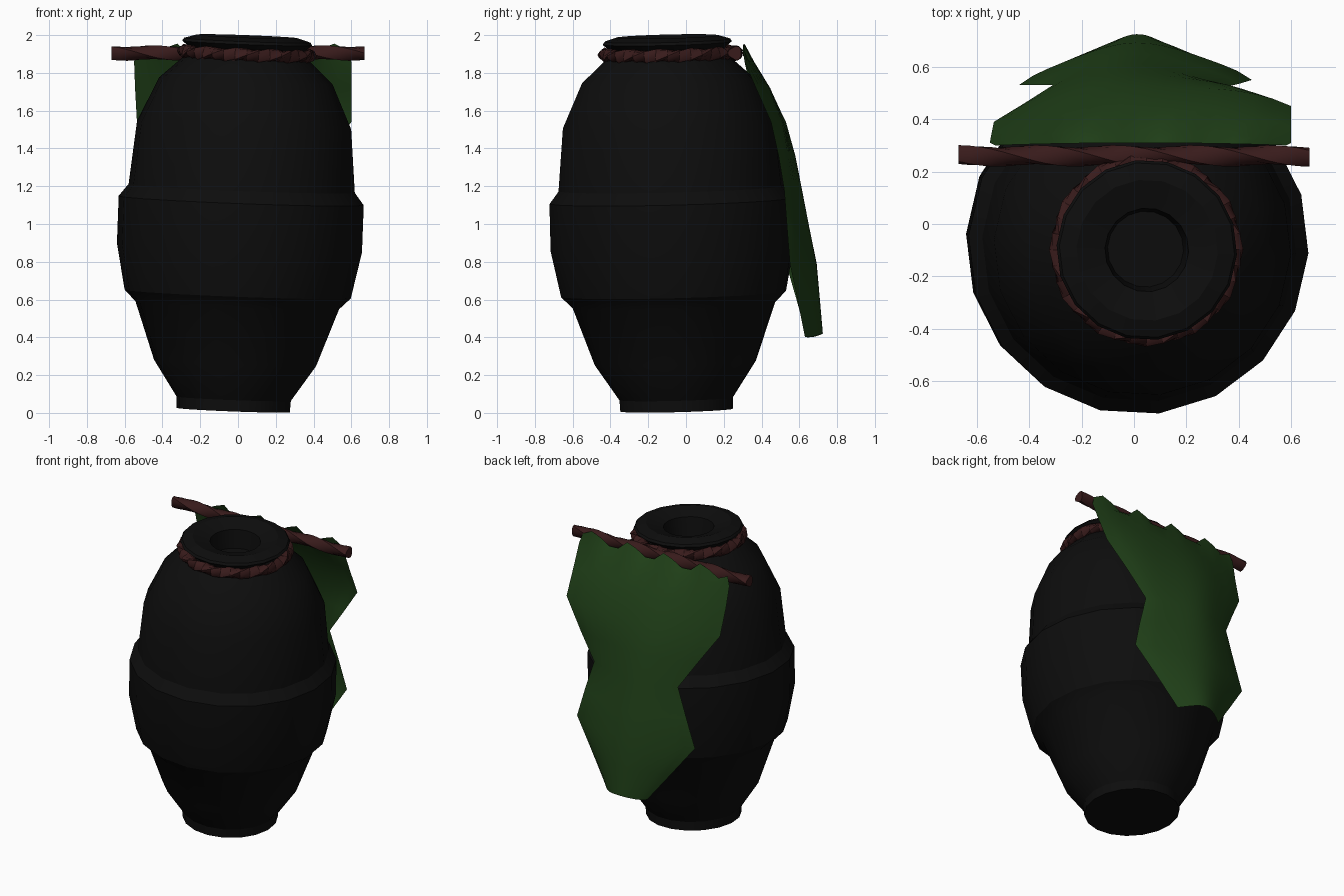
import bpy, bmesh, math
from mathutils import Vector, Matrix

if "Cube" in bpy.data.objects:
    bpy.data.objects.remove(bpy.data.objects["Cube"])

TAU = 2 * math.pi


def material(name, rgb):
    m = bpy.data.materials.new(name)
    m.diffuse_color = (*rgb, 1)
    m.use_nodes = True
    m.node_tree.nodes["Principled BSDF"].inputs["Base Color"].default_value = m.diffuse_color
    return m


def finish(bm, name, mat, angle):
    mesh = bpy.data.meshes.new(name)
    bm.to_mesh(mesh)
    bm.free()
    ob = bpy.data.objects.new(name, mesh)
    bpy.context.collection.objects.link(ob)
    mesh.materials.append(mat)
    bpy.ops.object.select_all(action='DESELECT')
    ob.select_set(True)
    bpy.context.view_layer.objects.active = ob
    bpy.ops.object.shade_smooth_by_angle(angle=math.radians(angle))
    return ob


def bridge(bm, a, b, closed=True):
    n = len(a)
    for k in range(n if closed else n - 1):
        j = (k + 1) % n
        bm.faces.new((a[k], a[j], b[j], b[k]))


def lathe(name, profile, sides, phase, matrix, mat):
    bm = bmesh.new()
    rings = [[bm.verts.new((r * math.cos(phase + TAU * k / sides),
                            r * math.sin(phase + TAU * k / sides), h))
              for k in range(sides)] for r, h in profile]
    for a, b in zip(rings, rings[1:]):
        bridge(bm, a, b)
    bm.faces.new(rings[0])
    bm.faces.new(rings[-1])
    bmesh.ops.recalc_face_normals(bm, faces=bm.faces[:])
    bm.transform(matrix)
    return finish(bm, name, mat, 30)


def rope(name, path, radius, turns, closed, mat, matrix=Matrix()):
    # three-strand twisted rope swept along a path of (centre, side, up)
    bm = bmesh.new()
    sides, n, rings = 12, len(path), []
    for i, (c, side, up) in enumerate(path):
        twist = TAU * turns * i / (n if closed else n - 1)
        ring = []
        for k in range(sides):
            t = TAU * k / sides + twist
            r = radius * (0.87 + 0.13 * math.cos(3 * (t - twist)))
            ring.append(bm.verts.new(c + side * r * math.cos(t) + up * r * math.sin(t)))
        rings.append(ring)
    for a, b in zip(rings, rings[1:]):
        bridge(bm, a, b)
    if closed:
        # whole thirds of a turn, so strands meet at the seam
        shift = round(turns * sides) % sides
        bridge(bm, rings[-1], rings[0][shift:] + rings[0][:shift])
    else:
        bm.faces.new(rings[0])
        bm.faces.new(rings[-1])
    bmesh.ops.recalc_face_normals(bm, faces=bm.faces[:])
    bm.transform(matrix)
    return finish(bm, name, mat, 35)


clay = material("black_clay", (0.004, 0.004, 0.004))
cord = material("brown_cord", (0.04, 0.011, 0.011))
green = material("green_cloth", (0.014, 0.05, 0.009))

# Jar: slightly leaning turned vessel with a raised belly band
base, top = Vector((-0.025, -0.05, 0.015)), Vector((0.05, -0.10, 1.99))
lean = Vector((0, 0, 1)).rotation_difference(top - base).to_matrix().to_4x4()
jar_matrix = Matrix.Translation(base) @ lean
profile = [(0.30, 0), (0.303, 0.06), (0.43, 0.25), (0.54, 0.555), (0.60, 0.615),
           (0.65, 0.86), (0.65, 1.11), (0.60, 1.175), (0.568, 1.51), (0.46, 1.745),
           (0.33, 1.865), (0.29, 1.90), (0.345, 1.945), (0.335, 1.96), (0.27, 1.98),
           (0.16, 1.945), (0.145, 1.82)]
lathe("jar", profile, 18, math.radians(-3), jar_matrix, clay)

# Rope ring around the neck
ring_path = []
for i in range(36):
    a = TAU * i / 36
    out = Vector((math.cos(a), math.sin(a), 0))
    ring_path.append((out * 0.333 + Vector((0, 0, 1.89)), out, Vector((0, 0, 1))))
rope("neck_rope", ring_path, 0.038, 4, True, cord, jar_matrix)

# Straight twisted bar behind the neck
bar_path = [(Vector((-0.67 + 1.34 * i / 32, 0.26, 1.905)), Vector((0, 1, 0)), Vector((0, 0, 1)))
            for i in range(33)]
rope("cloth_bar", bar_path, 0.041, 1.5, False, cord)

# Torn cloth: rows of z, left x, left y, right x, right y, extra bulge at mid-width
rows = [(1.91, -0.53, 0.30, 0.58, 0.30, 0.01),
        (1.86, -0.55, 0.31, 0.60, 0.31, 0.05),
        (1.72, -0.545, 0.34, 0.60, 0.37, 0.09),
        (1.54, -0.535, 0.39, 0.60, 0.45, 0.11),
        (1.36, -0.42, 0.46, 0.47, 0.49, 0.10),
        (1.18, -0.31, 0.53, 0.34, 0.52, 0.08),
        (0.98, -0.375, 0.53, 0.40, 0.535, 0.11),
        (0.79, -0.44, 0.53, 0.45, 0.55, 0.14),
        (0.60, -0.30, 0.585, 0.31, 0.59, 0.11),
        (0.41, -0.15, 0.64, 0.17, 0.63, 0.08)]
bm = bmesh.new()
cols, grid = 16, []
for i, (z, xl, yl, xr, yr, bulge) in enumerate(rows):
    line = []
    for k in range(cols + 1):
        t = k / cols
        x = xl + (xr - xl) * t
        y = yl + (yr - yl) * t + bulge * math.sin(math.pi * t) ** 0.8
        if i > 2:
            y += 0.012 * math.sin(9 * x + 2 * z) * math.sin(math.pi * t)
        h = z
        if i == 0:  # ragged tips hooked over the bar
            h += (0.045, -0.015, -0.02, 0.02)[(k + 1) % 4] if 0 < k < cols else 0.01
        if i == len(rows) - 1:
            h -= 0.01 * math.cos(6 * t)
        line.append(bm.verts.new((x, y, h)))
    grid.append(line)
for a, b in zip(grid, grid[1:]):
    bridge(bm, a, b, closed=False)
bmesh.ops.recalc_face_normals(bm, faces=bm.faces[:])
finish(bm, "torn_cloth", green, 60)
